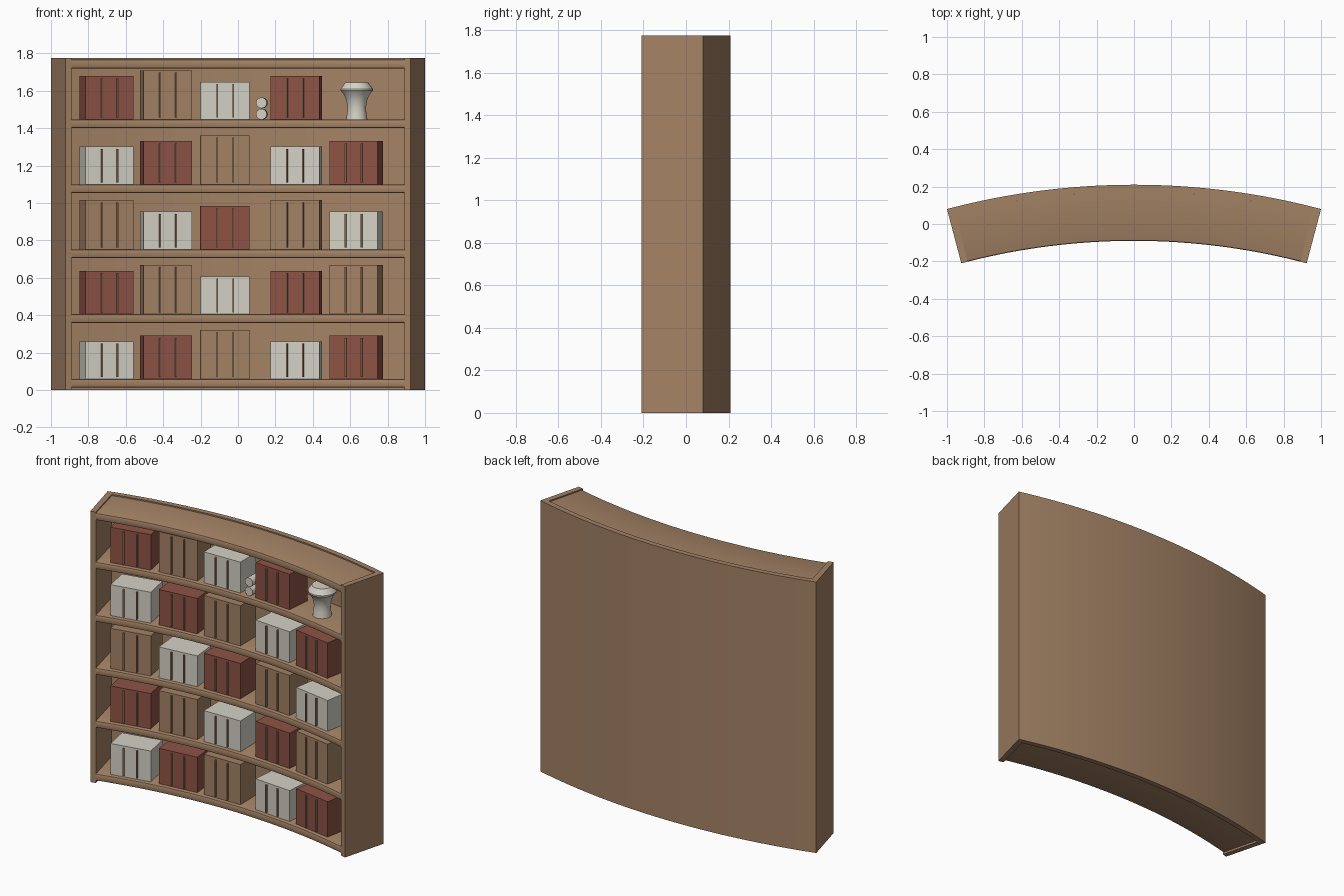
import bpy, bmesh, math
from mathutils import Matrix

if "Cube" in bpy.data.objects:
    bpy.data.objects.remove(bpy.data.objects["Cube"])


def material(name, rgb):
    m = bpy.data.materials.new(name)
    m.use_nodes = True
    m.diffuse_color = (*rgb, 1)
    m.node_tree.nodes["Principled BSDF"].inputs["Base Color"].default_value = (*rgb, 1)
    return m


WOOD = material("tan wood", (0.37, 0.225, 0.13))
RED = material("red leather", (0.27, 0.085, 0.06))
WHITE = material("ivory", (0.66, 0.64, 0.56))

# Concentric arcs of the curved case
CY = -3.70
R_FRONT, R_PANEL, R_BACK = 3.61, 3.875, 3.91
HEIGHT = 1.775
A = math.asin(1 / R_BACK)
SIDE = 0.035 / R_FRONT


def finish(name, bm, mat, smooth=True):
    bmesh.ops.recalc_face_normals(bm, faces=bm.faces)
    me = bpy.data.meshes.new(name)
    bm.to_mesh(me)
    bm.free()
    me.materials.append(mat)
    ob = bpy.data.objects.new(name, me)
    bpy.context.collection.objects.link(ob)
    if smooth:
        bpy.ops.object.select_all(action="DESELECT")
        bpy.context.view_layer.objects.active = ob
        ob.select_set(True)
        bpy.ops.object.shade_smooth_by_angle(angle=math.radians(30))
    return ob


def sweep(name, profile, a0, a1, steps, mat):
    """Sweep a closed (radius, z) profile around the arc centre."""
    bm = bmesh.new()
    rings = []
    for i in range(steps + 1):
        a = a0 + (a1 - a0) * i / steps
        rings.append([bm.verts.new((r * math.sin(a), CY + r * math.cos(a), z))
                      for r, z in profile])
    n = len(profile)
    for p, q in zip(rings, rings[1:]):
        for k in range(n):
            bm.faces.new((p[k], p[(k + 1) % n], q[(k + 1) % n], q[k]))
    bm.faces.new(rings[0])
    bm.faces.new(rings[-1])
    return finish(name, bm, mat)


def rect(r0, r1, z0, z1):
    return [(r0, z0), (r1, z0), (r1, z1), (r0, z1)]


def at_arc(angle, r, z):
    """Frame on the arc: local y points radially outward."""
    return (Matrix.Translation((r * math.sin(angle), CY + r * math.cos(angle), z))
            @ Matrix.Rotation(-angle, 4, "Z"))


def box(name, frame, x, y0, y1, z0, z1, width, mat):
    bm = bmesh.new()
    m = (frame @ Matrix.Translation((x, (y0 + y1) / 2, (z0 + z1) / 2))
         @ Matrix.Diagonal((width, y1 - y0, z1 - z0, 1)))
    bmesh.ops.create_cube(bm, size=1, matrix=m)
    return finish(name, bm, mat, False)


# Case: back panel and two sides
sweep("back_panel", rect(R_PANEL, R_BACK, 0, HEIGHT), -A, A, 32, WOOD)
for label, s in (("left", 1), ("right", -1)):
    sweep(label + "_side", rect(R_FRONT, R_PANEL, 0, HEIGHT),
          s * (A - SIDE), s * A, 1, WOOD)


# Shelves and top board with a softened front edge
def board(name, z0, z1):
    c = 0.009
    profile = [(R_PANEL, z0), (R_PANEL, z1), (R_FRONT + c, z1),
               (R_FRONT + c * 0.3, z1 - c * 0.3), (R_FRONT, z1 - c),
               (R_FRONT, z0 + c), (R_FRONT + c * 0.3, z0 + c * 0.3), (R_FRONT + c, z0)]
    sweep(name, profile, -A + SIDE, A - SIDE, 32, WOOD)


shelf_tops = [0.059 + 0.3468 * i for i in range(5)]
for i, z in enumerate(shelf_tops):
    board(f"shelf_{i + 1}", z - 0.046, z)
board("top_board", 1.72, 1.767)

# Blocks of books with raised strips between the volumes
R_BOOK, DEPTH, WIDTH = 3.635, 0.168, 0.262
SLOTS = [-0.687, -0.375, -0.069, 0.305, 0.618]
KINDS = {"R": ("red", RED, 0.232), "B": ("tan", WOOD, 0.263), "W": ("ivory", WHITE, 0.202)}
ROWS = ["WRBWR", "RBWRB", "BWRBW", "WRBWR", "RBWR"]
for i, row in enumerate(ROWS):
    for j, key in enumerate(row):
        color, mat, h = KINDS[key]
        frame = at_arc(math.asin(SLOTS[j] / R_BOOK), R_BOOK, shelf_tops[i])
        name = f"{color}_books_{i + 1}_{j + 1}"
        box(name, frame, 0, 0, DEPTH, 0, h, WIDTH, mat)
        for k, x in enumerate((-0.043, 0.043)):
            box(f"{name}_divider_{k + 1}", frame, x, -0.012, 0.01, 0.01, h - 0.012, 0.008, WOOD)

# Two rolled scrolls stacked on the top shelf
for k in range(2):
    r = 0.029
    bm = bmesh.new()
    m = (at_arc(math.asin(0.125 / R_BOOK), R_BOOK + 0.08, shelf_tops[4] + r * (1 + 2.08 * k))
         @ Matrix.Rotation(math.pi / 2, 4, "X"))
    bmesh.ops.create_cone(bm, cap_ends=True, segments=16, radius1=r, radius2=r,
                          depth=0.16, matrix=m)
    finish(f"scroll_{k + 1}", bm, WHITE)

# Vase on the top shelf
bm = bmesh.new()
outline = [(0, 0), (0.057, 0), (0.051, 0.04), (0.05, 0.07), (0.056, 0.105), (0.07, 0.135),
           (0.086, 0.155), (0.086, 0.164), (0.062, 0.198), (0, 0.198)]
verts = [bm.verts.new((r, 0, z)) for r, z in outline]
edges = [bm.edges.new(pair) for pair in zip(verts, verts[1:])]
bmesh.ops.spin(bm, geom=verts + edges, cent=(0, 0, 0), axis=(0, 0, 1),
               angle=2 * math.pi, steps=24)
bmesh.ops.remove_doubles(bm, verts=bm.verts, dist=0.0001)
bm.transform(at_arc(math.asin(0.635 / 3.72), 3.72, shelf_tops[4]))
finish("vase", bm, WHITE)
